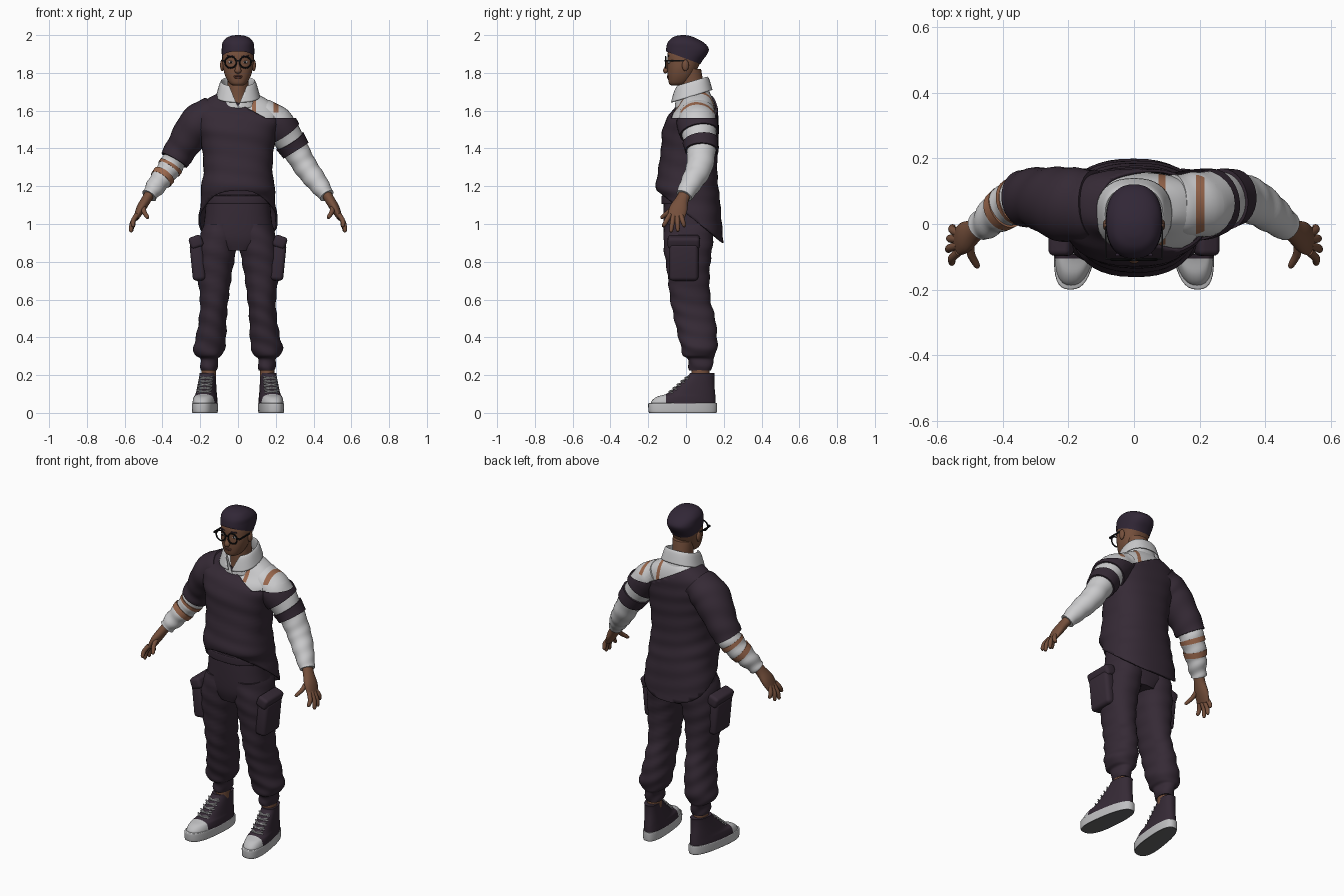
import bpy, bmesh, math
from mathutils import Vector

cube = bpy.data.objects.get("Cube")
if cube:
    bpy.data.objects.remove(cube, do_unlink=True)


def material(name, *rgb):
    m = bpy.data.materials.new(name)
    m.use_nodes = True
    m.diffuse_color = (*rgb, 1)
    m.node_tree.nodes["Principled BSDF"].inputs["Base Color"].default_value = (*rgb, 1)
    return m


dark = material("dark plum cloth", .036, .023, .036)
white = material("white shirt cloth", .6, .6, .61)
skin = material("brown skin", .18, .08, .045)
tan = material("tan skin in tears", .33, .14, .075)
hair_mat = material("dark hair", .031, .02, .037)
black = material("black frame", .008, .008, .009)
rubber = material("pale rubber", .52, .52, .53)
tread = material("grey tread", .13, .13, .135)
lip_mat = material("lip brown", .15, .055, .04)
parts = []


def finish(bm, name, mat):
    bmesh.ops.recalc_face_normals(bm, faces=bm.faces[:])
    mesh = bpy.data.meshes.new(name)
    bm.to_mesh(mesh)
    bm.free()
    mesh.materials.append(mat)
    obj = bpy.data.objects.new(name, mesh)
    bpy.context.collection.objects.link(obj)
    parts.append(obj)
    return obj


def refine(rows, k):
    """Smooth interpolation through the given rows."""
    out = []
    last = len(rows) - 1
    for i in range(last):
        quad = [rows[max(0, min(last, i + d))] for d in (-1, 0, 1, 2)]
        for j in range(k):
            t = j / k
            out.append(tuple(b + t * ((c - a) / 2 + t * (a - 2.5 * b + 2 * c - d / 2
                             + t * (1.5 * (b - c) + (d - a) / 2)))
                             for a, b, c, d in zip(*quad)))
    return out + [tuple(rows[-1])]


def loft(name, rings, mat, caps=True):
    bm = bmesh.new()
    loops = [[bm.verts.new(p) for p in ring] for ring in rings]
    n = len(loops[0])
    for a, b in zip(loops, loops[1:]):
        for i in range(n):
            j = (i + 1) % n
            bm.faces.new((a[i], a[j], b[j], b[i]))
    if caps:
        bm.faces.new(loops[0])
        bm.faces.new(loops[-1])
    return finish(bm, name, mat)


def oval(n, p):
    """Unit superellipse points."""
    for i in range(n):
        a = math.tau * i / n
        c, d = math.cos(a), math.sin(a)
        yield math.copysign(abs(c) ** (2 / p), c), math.copysign(abs(d) ** (2 / p), d), a


def stack(name, rows, mat, s=1, p=2.4, grow=0, fold=0, caps=True):
    """Level rings: z, half width, front y, back y, optional centre x."""
    rings = []
    for row in refine(rows, 6):
        z, rx, y0, y1, cx = (*row, 0)[:5]
        ring = []
        for c, d, a in oval(40, p):
            g = grow + fold * math.sin(z * 70 + 3 * math.sin(a + s))
            ring.append((s * (cx + (rx + g) * c), (y0 + y1) / 2 + ((y1 - y0) / 2 + g) * d, z))
        rings.append(ring)
    return loft(name, rings, mat, caps)


def tube(name, rows, mat, s=1, start=0, end=99, grow=0, fold=0, n=28):
    """Rings across a path: x, y, z, in-plane radius, depth radius."""
    path = refine(rows, 10)
    rings = []
    for i in range(int(start * 10), min(int(end * 10) + 1, len(path))):
        x, y, z, ra, rb = path[i]
        t = Vector(path[min(i + 1, len(path) - 1)][:3]) - Vector(path[max(i - 1, 0)][:3])
        t.normalize()
        v = (Vector((0, 1, 0)) - t * t.y).normalized()
        u = t.cross(v)
        ring = []
        for c, d, a in oval(n, 2):
            g = grow + fold * math.sin(i * .9 + 2 * math.sin(a))
            q = Vector((x, y, z)) + u * c * (ra + g) + v * d * (rb + g)
            ring.append((s * q.x, q.y, q.z))
        rings.append(ring)
    return loft(name, rings, mat)


def cut(obj, planes, mat=None):
    """Slice by planes; remove, or recolour, what lies beyond all of them."""
    bm = bmesh.new()
    bm.from_mesh(obj.data)
    planes = [(Vector(c), Vector(n)) for c, n in planes]
    for c, n in planes:
        bmesh.ops.bisect_plane(bm, geom=bm.verts[:] + bm.edges[:] + bm.faces[:], plane_co=c, plane_no=n)
    hit = [f for f in bm.faces if all((f.calc_center_median() - c).dot(n) > 0 for c, n in planes)]
    if mat:
        obj.data.materials.append(mat)
        for f in hit:
            f.material_index = len(obj.data.materials) - 1
    else:
        bmesh.ops.delete(bm, geom=hit, context='FACES')
    bm.to_mesh(obj.data)
    bm.free()
    return obj


def thicken(obj, amount):
    mod = obj.modifiers.new("thickness", 'SOLIDIFY')
    mod.thickness = amount


def block(name, loc, size, mat, bevel=0, tilt=0):
    bm = bmesh.new()
    bmesh.ops.create_cube(bm, size=1)
    bmesh.ops.scale(bm, vec=size, verts=bm.verts)
    if bevel:
        bmesh.ops.bevel(bm, geom=bm.edges[:], offset=bevel, segments=4, profile=.5, affect='EDGES')
    obj = finish(bm, name, mat)
    obj.location = loc
    obj.rotation_euler.y = tilt


def ball(name, loc, size, mat):
    bm = bmesh.new()
    bmesh.ops.create_uvsphere(bm, u_segments=16, v_segments=10, radius=1)
    bmesh.ops.scale(bm, vec=size, verts=bm.verts)
    finish(bm, name, mat).location = loc


# Sweater body with diagonal neckline and long back hem, shirt beneath
torso = [(.87, .2, -.06, .2), (1, .212, -.1, .19), (1.13, .195, -.135, .18), (1.19, .197, -.16, .172),
         (1.27, .183, -.15, .166), (1.4, .19, -.132, .166), (1.5, .212, -.125, .17), (1.57, .235, -.095, .17),
         (1.62, .215, -.058, .165), (1.66, .165, -.038, .155), (1.69, .11, -.025, .14), (1.71, .08, -.01, .12)]
neckline = [((-.09, 0, 1.69), (.545, 0, 1)), ((0, 0, 1.56), (0, 0, 1))]
vee = [((0, 0, 1.62), (1, 0, .42)), ((0, 0, 1.62), (-1, 0, .42)), ((0, 0, 0), (0, -1, 0))]
sweater = stack("sweater_body", torso, dark, fold=.002)
cut(sweater, neckline)
cut(sweater, [((0, 0, 1.056), (0, -.78, -1))])
thicken(sweater, .009)


def tear(obj, x, half):
    cut(obj, [((x - half, 0, 0), (1, 0, .15 if half < .015 else 0)), ((x + half, 0, 0), (-1, 0, 0)),
              ((0, 0, 1.57), (0, 0, 1))], tan)


shirt = stack("shirt_body", torso[6:], white, grow=-.012)
cut(shirt, vee)
for x in (.085, .2):
    cut(shirt, [((x - .011, 0, 0), (1, 0, 0)), ((x + .011, 0, 0), (-1, 0, 0)), ((0, 0, 1.59), (0, 0, 1))], tan)
collar = stack("shirt_collar", [(1.64, .1, -.055, .13), (1.7, .083, -.05, .115), (1.755, .085, -.05, .11),
                                (1.745, .097, -.062, .122), (1.68, .116, -.08, .14)], white, caps=False)
for v in collar.data.vertices:
    v.co.z += .3 * (v.co.y - .04)
cut(collar, vee)
thicken(collar, .005)

# Arms, sleeves and hands
arm = [(.12, .06, 1.6, .07, .09), (.21, .06, 1.53, .088, .1), (.3, .08, 1.4, .07, .078),
       (.36, .07, 1.3, .063, .07), (.42, .03, 1.22, .055, .058), (.47, -.01, 1.15, .04, .045)]
sleeve = tube("left_shirt_sleeve", arm, white, fold=.0015)
cut(sleeve, [((.189, 0, 0), (1, 0, 0)), ((.215, 0, 0), (-1, 0, 0)), ((0, 0, 1.59), (0, 0, 1))], tan)
cut(tube("left_sweater_shoulder", arm, dark, end=1.4, grow=.009), neckline)
tube("left_sleeve_band", arm, dark, start=1.7, end=2.1, grow=.01)
tube("right_shirt_sleeve", arm, white, -1, start=2.2, fold=.003)
tube("right_sweater_sleeve", arm, dark, -1, end=2.6, grow=.014, fold=.002)
for i, (a, b) in enumerate(((2.9, 3.1), (3.5, 3.8))):
    tube("right_sleeve_tear_%d" % i, arm, tan, -1, start=a, end=b, grow=.004)

tips = {"thumb": (.478, -.133, 1.03), "index_finger": (.558, -.122, .985), "middle_finger": (.57, -.08, .957),
        "ring_finger": (.566, -.043, .96), "little_finger": (.556, -.008, .985)}
for side, s in (("left", 1), ("right", -1)):
    tube(side + "_palm", [(.455, .005, 1.18, .026, .032), (.485, -.02, 1.13, .026, .035),
                          (.515, -.04, 1.08, .024, .048), (.54, -.055, 1.03, .014, .044)], skin, s)
    for i, (finger, tip) in enumerate(tips.items()):
        base = Vector((.535, -.085 + .019 * (i - 1), 1.05)) if i else Vector((.5, -.05, 1.1))
        tip = Vector(tip)
        mid = base.lerp(tip, .5) + Vector((.008, 0, 0))
        rows = [(*p, r, r) for p, r in ((base, .013), (mid, .0125), (base.lerp(tip, .9), .01), (tip, .005))]
        tube(side + "_" + finger, rows, skin, s, n=12)

# Trousers, belt and cargo pockets
stack("trouser_hips", [(.86, .1, -.1, .12), (.93, .18, -.118, .14), (1.05, .175, -.12, .15),
                       (1.16, .165, -.115, .14)], dark)
stack("belt", [(1.105, .172, -.125, .145), (1.11, .178, -.13, .15), (1.145, .178, -.13, .15),
               (1.15, .172, -.125, .145)], dark)
leg = [(1, .09, -.115, .15, .09), (.88, .103, -.118, .14, .11), (.75, .093, -.1, .125, .123),
       (.6, .075, -.083, .13, .126), (.5, .073, -.063, .155, .133), (.4, .08, -.04, .165, .143),
       (.345, .084, -.026, .165, .153), (.305, .07, -.015, .155, .155), (.285, .048, .008, .145, .153),
       (.245, .045, .012, .14, .153), (.225, .041, .02, .135, .153)]

# Sneaker shapes
upper = [(.035, .06, -.188, .157), (.06, .06, -.184, .157), (.085, .057, -.155, .156), (.105, .053, -.095, .154),
         (.155, .048, -.035, .15), (.195, .045, .01, .15), (.21, .045, .02, .152)]
sole = [(0, .054, -.185, .155), (.004, .06, -.197, .163), (.045, .061, -.2, .165), (.052, .058, -.194, .162)]


def set_shoe(obj, s):
    """Taper to the heel, turn the toe out and move to its foot."""
    for v in obj.data.vertices:
        v.co.x = s * (v.co.x * (1 - .6 * v.co.y) + .17 - .12 * v.co.y)
    if s < 0:
        obj.data.flip_normals()


for side, s in (("left", 1), ("right", -1)):
    stack(side + "_trouser_leg", leg, dark, s, p=2.2, fold=.003)
    block(side + "_pocket", (s * .213, -.012, .8), (.07, .155, .2), dark, .022, s * .1)
    block(side + "_pocket_flap", (s * .222, -.012, .905), (.07, .17, .065), dark, .018, s * .35)
    stack(side + "_ankle", [(.15, .038, .03, .125, .155), (.26, .038, .03, .125, .155)], skin, s, p=2)
    shoe = stack(side + "_shoe_upper", upper, dark)
    cut(shoe, [((0, -.105, 0), (0, -1, 0))], rubber)
    bottom = stack(side + "_shoe_sole", sole, rubber, p=2.6)
    cut(bottom, [((0, 0, .003), (0, 0, -1))], tread)
    laces = []
    for i in range(5):
        y, z = -.083 + .021 * i, .113 + .018 * i
        for d in (-1, 1):
            laces.append(tube("%s_lace_%d_%s" % (side, i, "a" if d < 0 else "b"),
                              [(-.036, y + .012, z - d * .007, .004, .004), (0, y - .005, z, .005, .005),
                               (.036, y + .012, z + d * .007, .004, .004)], rubber, n=8))
    for obj in [shoe, bottom] + laces:
        set_shoe(obj, s)

# Head, neck and hair
stack("neck", [(1.58, .065, -.045, .12), (1.66, .06, -.035, .11), (1.73, .056, -.035, .095),
               (1.82, .06, -.03, .08)], skin, p=2)
stack("head", [(1.733, .025, -.078, -.02), (1.745, .046, -.09, .01), (1.78, .066, -.096, .04),
               (1.82, .078, -.098, .06), (1.86, .082, -.098, .078), (1.9, .082, -.098, .1),
               (1.95, .074, -.082, .1), (1.98, .04, -.05, .05)], skin, p=2.3)
hair = stack("hair", [(1.8, .08, -.1, .055), (1.86, .084, -.103, .084), (1.9, .086, -.106, .113),
                      (1.93, .086, -.105, .12), (1.96, .082, -.097, .095), (1.985, .062, -.075, .05),
                      (1.997, .032, -.045, .015), (2, .006, -.02, -.008)], hair_mat, p=2.3)
cut(hair, [((0, -.1, 1.912), (0, -.37, -1))])
tube("nose", [(0, -.094, 1.862, .008, .008), (0, -.1, 1.835, .011, .011), (0, -.106, 1.812, .018, .015),
              (0, -.1, 1.802, .012, .008)], skin, n=16)
ball("upper_lip", (0, -.094, 1.783), (.024, .008, .005), lip_mat)
ball("lower_lip", (0, -.093, 1.775), (.021, .008, .006), lip_mat)

# Eyes, brows, ears and glasses
for side, s in (("left", 1), ("right", -1)):
    ball(side + "_eye", (s * .037, -.089, 1.857), (.014, .007, .007), white)
    ball(side + "_iris", (s * .037, -.094, 1.857), (.006, .003, .006), black)
    block(side + "_brow", (s * .038, -.094, 1.889), (.038, .008, .006), hair_mat, .002, -s * .1)
    ball(side + "_ear", (s * .084, -.003, 1.84), (.011, .018, .031), skin)
    bpy.ops.mesh.primitive_torus_add(location=(s * .039, -.108, 1.856), rotation=(math.pi / 2, 0, 0),
                                     major_radius=.03, minor_radius=.0042, major_segments=28, minor_segments=8)
    rim = bpy.context.object
    rim.name = side + "_glasses_rim"
    rim.data.materials.append(black)
    parts.append(rim)
    block(side + "_glasses_temple", (s * .086, -.052, 1.864), (.005, .11, .008), black)
    block(side + "_glasses_hinge", (s * .077, -.106, 1.864), (.02, .006, .01), black)
block("glasses_bridge", (0, -.11, 1.864), (.02, .006, .006), black)

# Smooth shading that keeps sharp edges
bpy.ops.object.select_all(action='DESELECT')
for obj in parts:
    obj.select_set(True)
bpy.context.view_layer.objects.active = parts[0]
bpy.ops.object.shade_smooth_by_angle(angle=math.radians(40))
